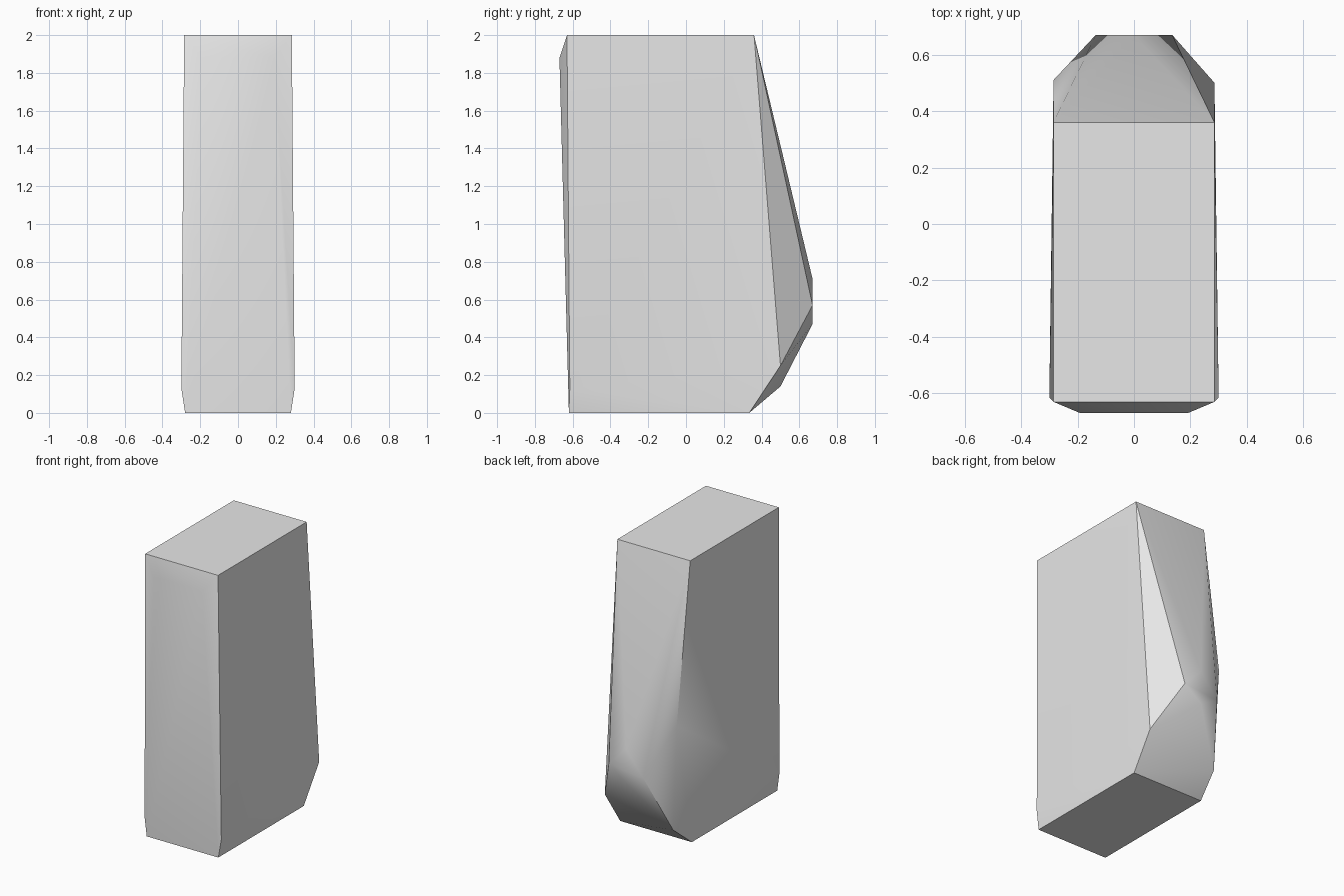
import bpy
import bmesh
import math

cube = bpy.data.objects.get("Cube")
if cube:
    bpy.data.objects.remove(cube, do_unlink=True)

# Plain grey stone
stone = bpy.data.materials.new("grey_stone")
stone.use_nodes = True
colour = (0.8, 0.8, 0.8, 1.0)
stone.diffuse_color = colour
stone.node_tree.nodes["Principled BSDF"].inputs["Base Color"].default_value = colour


def mirrored(x, y, z):
    return [(x, y, z), (-x, y, z)]


points = []
# Flat top and base
points += mirrored(0.285, -0.63, 2.0) + mirrored(0.285, 0.36, 2.0)
points += mirrored(0.28, -0.62, 0.0) + mirrored(0.28, 0.335, 0.0)
# Bowed front and slightly flared foot
points += mirrored(0.19, -0.67, 1.88) + mirrored(0.30, -0.615, 0.13)
# Uneven shoulders at the rear
points += [(0.285, 0.50, 0.25), (-0.285, 0.51, 0.89), (-0.25, 0.50, 0.14)]
# Small diamond facet at the rearmost bulge
points += [(0.135, 0.67, 0.57), (0.0, 0.67, 0.71),
           (-0.135, 0.67, 0.54), (0.0, 0.67, 0.47)]

# Stone block wrapped tightly around its corners
bm = bmesh.new()
for p in points:
    bm.verts.new(p)
hull = bmesh.ops.convex_hull(bm, input=bm.verts)
bmesh.ops.delete(bm, geom=[v for v in bm.verts if not v.link_faces], context="VERTS")
bmesh.ops.dissolve_limit(bm, angle_limit=math.radians(0.5),
                         verts=bm.verts, edges=bm.edges)
bmesh.ops.recalc_face_normals(bm, faces=bm.faces)

mesh = bpy.data.meshes.new("stone_block")
bm.to_mesh(mesh)
bm.free()
mesh.materials.append(stone)
block = bpy.data.objects.new("stone_block", mesh)
bpy.context.collection.objects.link(block)

# Soft shading with crisp main edges
bpy.ops.object.select_all(action="DESELECT")
block.select_set(True)
bpy.context.view_layer.objects.active = block
bpy.ops.object.shade_smooth_by_angle(angle=math.radians(35))
